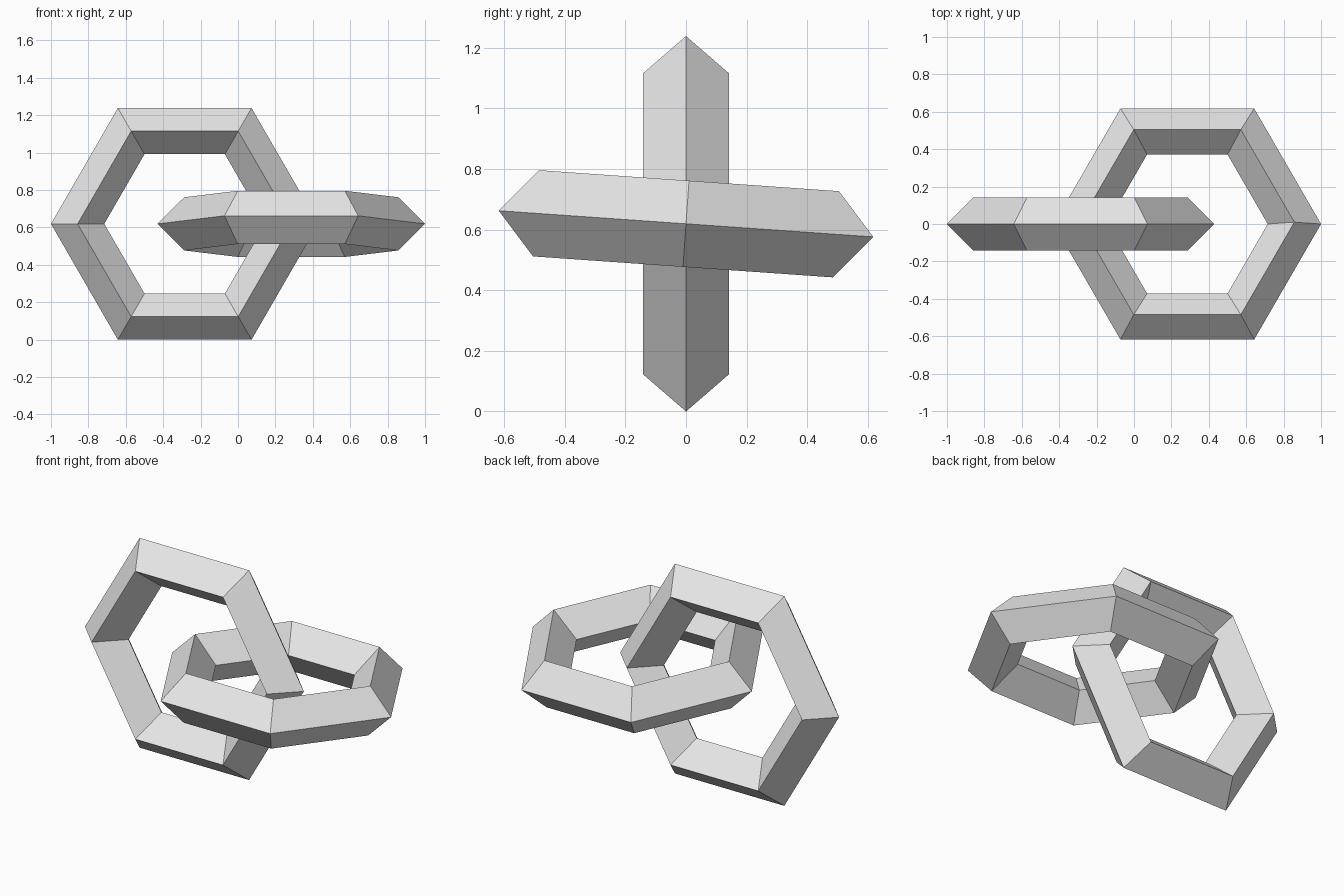
import bpy
import math

cube = bpy.data.objects.get("Cube")
if cube:
    bpy.data.objects.remove(cube, do_unlink=True)

# Single plain grey
grey = bpy.data.materials.new("light_grey")
grey.use_nodes = True
colour = (0.8, 0.8, 0.8, 1.0)
grey.diffuse_color = colour
grey.node_tree.nodes["Principled BSDF"].inputs["Base Color"].default_value = colour

OUTER, INNER = 0.715, 0.43   # corner radii of each hexagonal link
OFFSET = 0.285               # distance of each link from the centre
HEIGHT = OUTER * math.cos(math.radians(30))


def link(name, x, tilt):
    """Six-sided ring with a diamond cross-section, turned about the x axis."""
    bpy.ops.mesh.primitive_torus_add(
        major_segments=6, minor_segments=4,
        major_radius=(OUTER + INNER) / 2, minor_radius=(OUTER - INNER) / 2,
        location=(x, 0, HEIGHT), rotation=(math.radians(tilt), 0, 0))
    ring = bpy.context.object
    ring.name = name
    ring.data.materials.append(grey)
    bpy.ops.object.shade_flat()
    return ring


# Upright link and the nearly level link threaded through it
link("upright_link", -OFFSET, 90)
link("level_link", OFFSET, -4)
